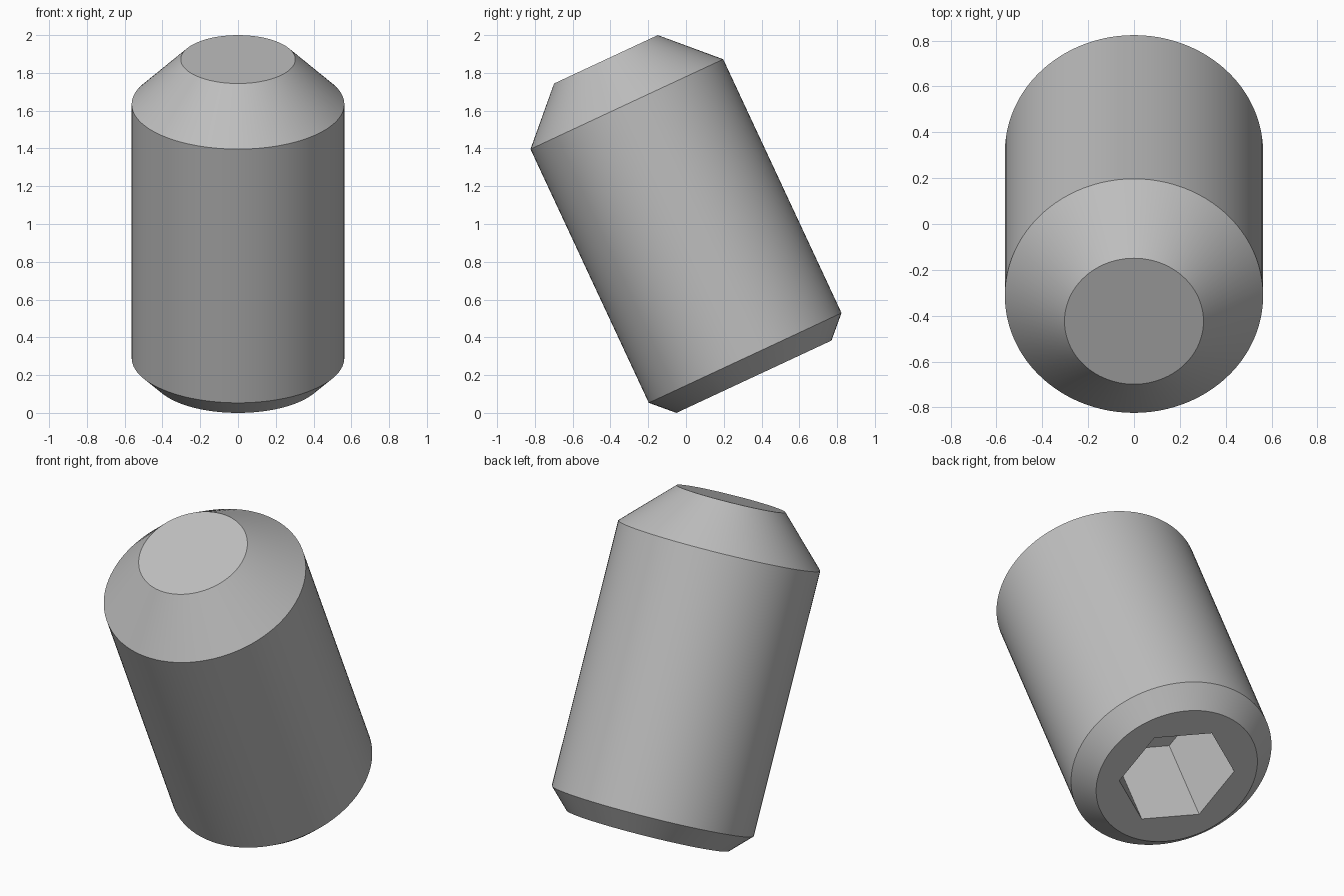
import bpy
import bmesh
from math import cos, sin, pi, radians

TILT = radians(25)
SEGMENTS = 96
RADIUS, FACE_RADIUS, TIP_RADIUS = 0.563, 0.453, 0.303
CHAMFER, SHANK, TIP = 0.11, 1.482, 0.262
SOCKET_RADIUS, SOCKET_DEPTH = 0.325, 0.595

if "Cube" in bpy.data.objects:
    bpy.data.objects.remove(bpy.data.objects["Cube"])

steel = bpy.data.materials.new("grey_steel")
steel.use_nodes = True
grey = (0.52, 0.52, 0.52, 1)
steel.diffuse_color = grey
steel.node_tree.nodes["Principled BSDF"].inputs["Base Color"].default_value = grey


def turned(name, profile, sides):
    """Closed solid of revolution from (radius, height) pairs, first corner on +y."""
    bm = bmesh.new()
    rings = []
    for r, z in profile:
        angles = [pi / 2 + 2 * pi * i / sides for i in range(sides)]
        rings.append([bm.verts.new((r * cos(a), r * sin(a), z)) for a in angles])
    for low, high in zip(rings, rings[1:]):
        for i in range(sides):
            j = (i + 1) % sides
            bm.faces.new((low[i], low[j], high[j], high[i]))
    bm.faces.new(rings[0][::-1])
    bm.faces.new(rings[-1])
    mesh = bpy.data.meshes.new(name)
    bm.to_mesh(mesh)
    bm.free()
    mesh.materials.append(steel)
    obj = bpy.data.objects.new(name, mesh)
    bpy.context.collection.objects.link(obj)
    return obj


# Body: chamfered drive end, straight shank, conical tip with a flat point
body = turned("set_screw_body", [
    (FACE_RADIUS, 0),
    (RADIUS, CHAMFER),
    (RADIUS, CHAMFER + SHANK),
    (TIP_RADIUS, CHAMFER + SHANK + TIP),
], SEGMENTS)

# Hexagonal drive socket cut into the lower end
cutter = turned("socket_cutter",
                [(SOCKET_RADIUS, -0.2), (SOCKET_RADIUS, SOCKET_DEPTH)], 6)
cutter.hide_render = True
cut = body.modifiers.new("hex_socket", 'BOOLEAN')
cut.operation = 'DIFFERENCE'
cut.solver = 'EXACT'
cut.object = cutter

bpy.ops.object.select_all(action='DESELECT')
body.select_set(True)
bpy.context.view_layer.objects.active = body
bpy.ops.object.modifier_apply(modifier=cut.name)
bpy.data.objects.remove(cutter)
bpy.ops.object.shade_smooth_by_angle(angle=radians(30))

# Lean the screw towards the front, resting on the rim of its drive end
body.rotation_euler.x = TILT
body.location = (0, (SHANK / 2 + CHAMFER) * sin(TILT), FACE_RADIUS * sin(TILT))
